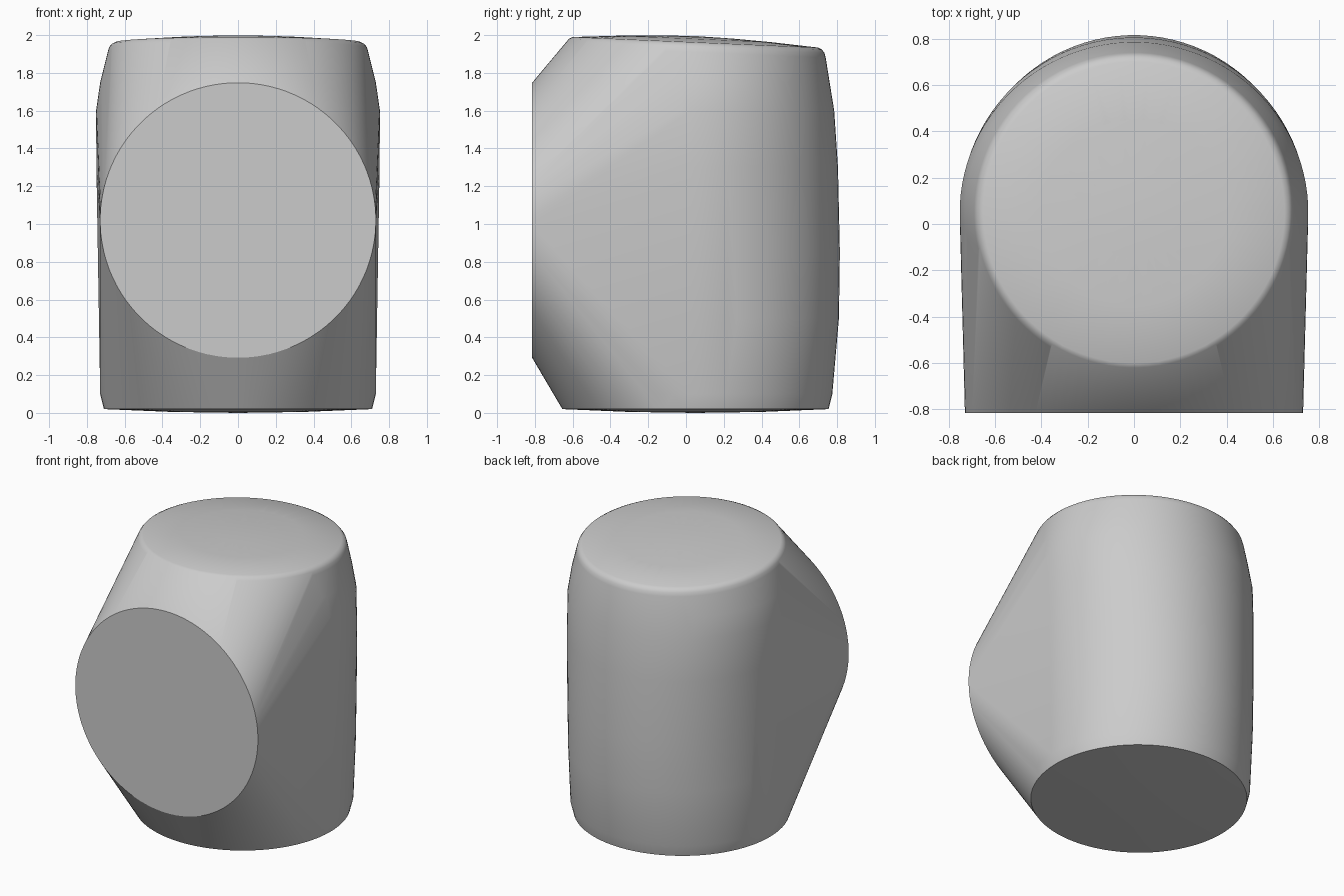
import bpy
import bmesh
from math import cos, sin, tau, radians

cube = bpy.data.objects.get("Cube")
if cube:
    bpy.data.objects.remove(cube, do_unlink=True)

SEGMENTS = 96
CENTRE_Y = 0.05

grey = bpy.data.materials.new("plain grey")
grey.use_nodes = True
colour = (0.6, 0.6, 0.6, 1)
grey.diffuse_color = colour
grey.node_tree.nodes["Principled BSDF"].inputs["Base Color"].default_value = colour

bm = bmesh.new()


def flat_ring(z, rx, ry, tilt=0.0):
    """Horizontal ring of points; tilt lowers it towards the back."""
    for i in range(SEGMENTS):
        a = tau * (i + 0.5) / SEGMENTS
        y = ry * sin(a)
        bm.verts.new((rx * cos(a), CENTRE_Y + y, z - tilt * y))


# Barrel: height, half width, half depth
for z, rx, ry in ((0.02, 0.71, 0.705), (0.1, 0.73, 0.725), (0.5, 0.735, 0.76),
                  (0.85, 0.74, 0.765), (1.3, 0.75, 0.755), (1.6, 0.752, 0.735),
                  (1.75, 0.73, 0.705)):
    flat_ring(z, rx, ry)

# Shallow domed base
flat_ring(0.005, 0.35, 0.35)
bm.verts.new((0, CENTRE_Y, 0))

# Tilted, slightly domed top with a rounded rim
for z, r in ((1.91, 0.69), (1.935, 0.683), (1.952, 0.67), (1.962, 0.65),
             (1.98, 0.4), (1.99, 0.2)):
    flat_ring(z, r, r, 0.043)
bm.verts.new((0, CENTRE_Y, 1.995))

# Flat round front
for i in range(SEGMENTS):
    a = tau * (i + 0.5) / SEGMENTS
    bm.verts.new((0.73 * cos(a), -0.815, 1.02 + 0.728 * sin(a)))

# Skin stretched over all the rings
result = bmesh.ops.convex_hull(bm, input=bm.verts[:])
inside = {v for v in result["geom_interior"] if isinstance(v, bmesh.types.BMVert)}
inside |= {v for v in bm.verts if not v.link_faces}
bmesh.ops.delete(bm, geom=list(inside), context="VERTS")
bmesh.ops.recalc_face_normals(bm, faces=bm.faces[:])

mesh = bpy.data.meshes.new("rounded_body")
bm.to_mesh(mesh)
bm.free()
mesh.materials.append(grey)
body = bpy.data.objects.new("rounded_body", mesh)
bpy.context.collection.objects.link(body)

bpy.ops.object.select_all(action="DESELECT")
body.select_set(True)
bpy.context.view_layer.objects.active = body
bpy.ops.object.shade_smooth_by_angle(angle=radians(30))
